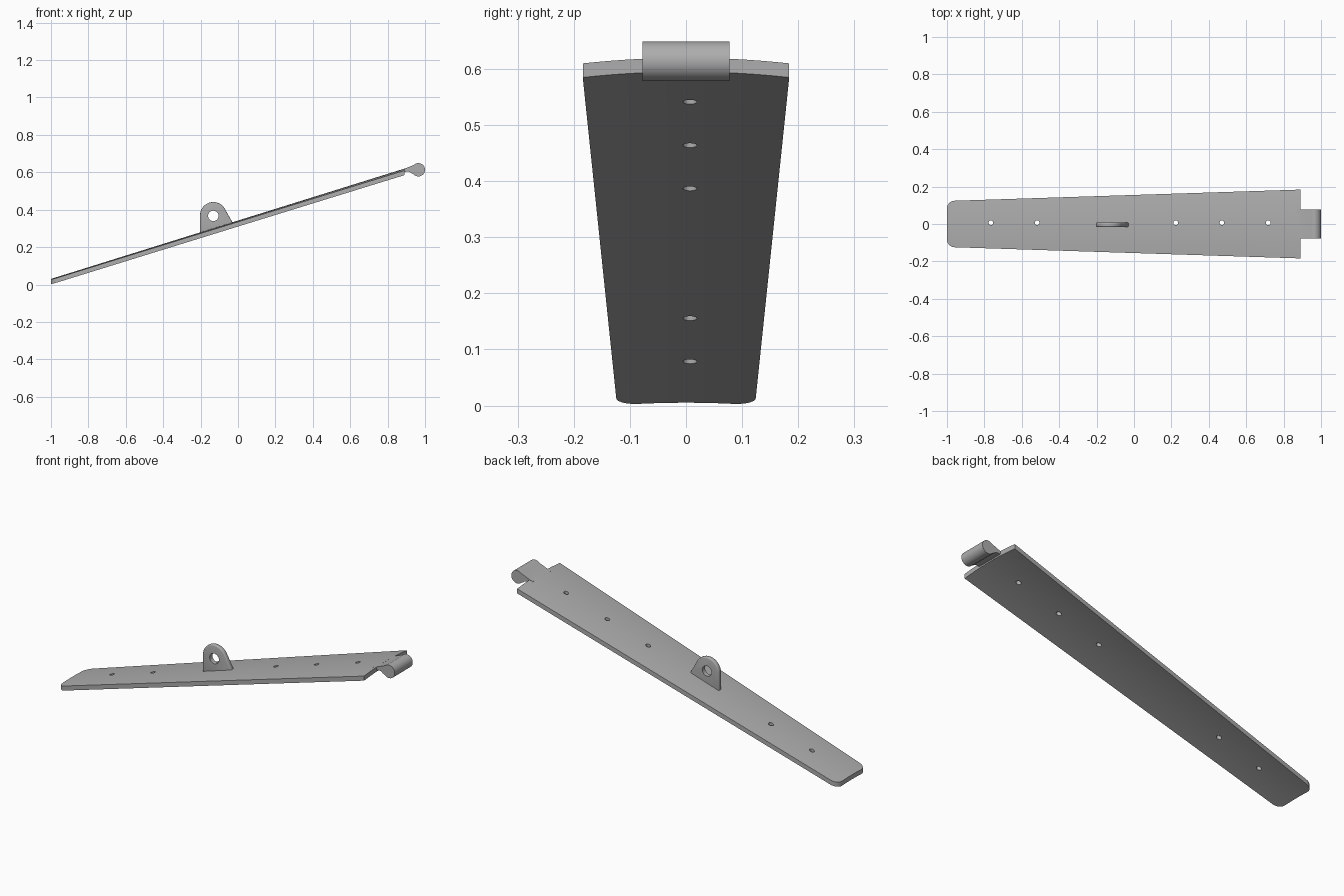
import bpy, bmesh, math
from mathutils import Vector, Matrix

if "Cube" in bpy.data.objects:
    bpy.data.objects.remove(bpy.data.objects["Cube"])

steel = bpy.data.materials.new("light grey steel")
steel.use_nodes = True
GREY = (0.42, 0.42, 0.42, 1)
steel.diffuse_color = GREY
steel.node_tree.nodes["Principled BSDF"].inputs["Base Color"].default_value = GREY

X0, X1, THICK, SLOPE = -1.0, 0.89, 0.025, 0.312


def under(x):
    """Height of the plate's underside on its centre line."""
    return 0.005 + SLOPE * (x - X0)


def make(name, bm):
    bmesh.ops.recalc_face_normals(bm, faces=bm.faces)
    mesh = bpy.data.meshes.new(name)
    bm.to_mesh(mesh)
    bm.free()
    obj = bpy.data.objects.new(name, mesh)
    bpy.context.collection.objects.link(obj)
    mesh.materials.append(steel)
    return obj


def activate(obj):
    bpy.ops.object.select_all(action="DESELECT")
    obj.select_set(True)
    bpy.context.view_layer.objects.active = obj


def modify(obj, kind, **settings):
    activate(obj)
    mod = obj.modifiers.new(kind.lower(), kind)
    for key, value in settings.items():
        setattr(mod, key, value)
    bpy.ops.object.modifier_apply(modifier=mod.name)


def drill(obj, centres, radius, depth, turn=Matrix()):
    """Cut round holes through an object with hidden cylinders."""
    bm = bmesh.new()
    for c in centres:
        bmesh.ops.create_cone(bm, cap_ends=True, segments=24, radius1=radius, radius2=radius,
                              depth=depth, matrix=Matrix.Translation(c) @ turn)
    cutter = make("hole_cutter", bm)
    cutter.hide_render = True
    modify(obj, "BOOLEAN", operation="DIFFERENCE", solver="EXACT", object=cutter)
    bpy.data.objects.remove(cutter)


def smooth(obj):
    activate(obj)
    bpy.ops.object.shade_smooth_by_angle(angle=math.radians(35))


def extrude_profile(name, points, y, width):
    """Side profile in x and z, extruded along y and centred on y."""
    bm = bmesh.new()
    face = bm.faces.new([bm.verts.new((px, y - width / 2, pz)) for px, pz in points])
    new = bmesh.ops.extrude_face_region(bm, geom=[face])["geom"]
    bmesh.ops.translate(bm, vec=(0, width, 0), verts=[v for v in new if isinstance(v, bmesh.types.BMVert)])
    return make(name, bm)


def arc(cx, cz, r, start, end, n):
    angles = [math.radians(start + (end - start) * i / n) for i in range(n + 1)]
    return [(cx + r * math.cos(a), cz + r * math.sin(a)) for a in angles]


# Tapered, slightly crowned plate with rounded corners at the low end
CORNER, COLS = 0.04, 24
rows = [X0 + CORNER * (1 - math.cos(math.radians(a))) for a in range(0, 91, 10)]
rows += [X0 + CORNER + (X1 - X0 - CORNER) * i / 6 for i in range(1, 7)]
bm = bmesh.new()
grid = []
for x in rows:
    half = 0.123 + (0.184 - 0.123) * (x - X0) / (X1 - X0)
    inset = max(0, CORNER - (x - X0))
    half -= CORNER - math.sqrt(CORNER ** 2 - inset ** 2)
    ys = [half * (2 * j / COLS - 1) for j in range(COLS + 1)]
    grid.append([bm.verts.new((x, y, under(x) - y * y / 3.4)) for y in ys])
for a, b in zip(grid, grid[1:]):
    for j in range(COLS):
        bm.faces.new((a[j], b[j], b[j + 1], a[j + 1]))
top = bmesh.ops.extrude_face_region(bm, geom=bm.faces[:])["geom"]
bmesh.ops.translate(bm, vec=(0, 0, THICK), verts=[v for v in top if isinstance(v, bmesh.types.BMVert)])
plate = make("plate", bm)

# Row of bolt holes
drill(plate, [Vector((x, 0.007, under(x))) for x in (-0.765, -0.518, 0.223, 0.47, 0.718)], 0.0125, 0.2)
smooth(plate)

# Upright lug with a pin hole
LX, LZ, LR = -0.132, 0.37, 0.071
foot = [(LX - LR, under(LX - LR) + 0.012), (-0.03, under(-0.03) + 0.012), (-0.03, under(-0.03) + THICK)]
lug = extrude_profile("lug", foot + arc(LX, LZ, LR, 32, 180, 24), -0.004, 0.024)
modify(lug, "BEVEL", width=0.006, segments=3, limit_method="ANGLE", angle_limit=math.radians(60))
drill(lug, [Vector((LX, 0, LZ - 0.003))], 0.028, 0.2, Matrix.Rotation(math.pi / 2, 4, "X"))
smooth(lug)

# Hooked tab: neck flowing into a round bead, with a concave fillet beneath
profile = [(0.87, under(0.87) + 0.004), (0.89, 0.602)]
profile += arc(0.905, 0.573, 0.031, 110, 42, 8)
profile += arc(0.9645, 0.6135, 0.0355, 220, 472, 36)
profile += [(0.935, 0.637), (0.89, 0.619), (0.87, under(0.87) + THICK - 0.001)]
smooth(extrude_profile("hook_tab", profile, 0, 0.155))
